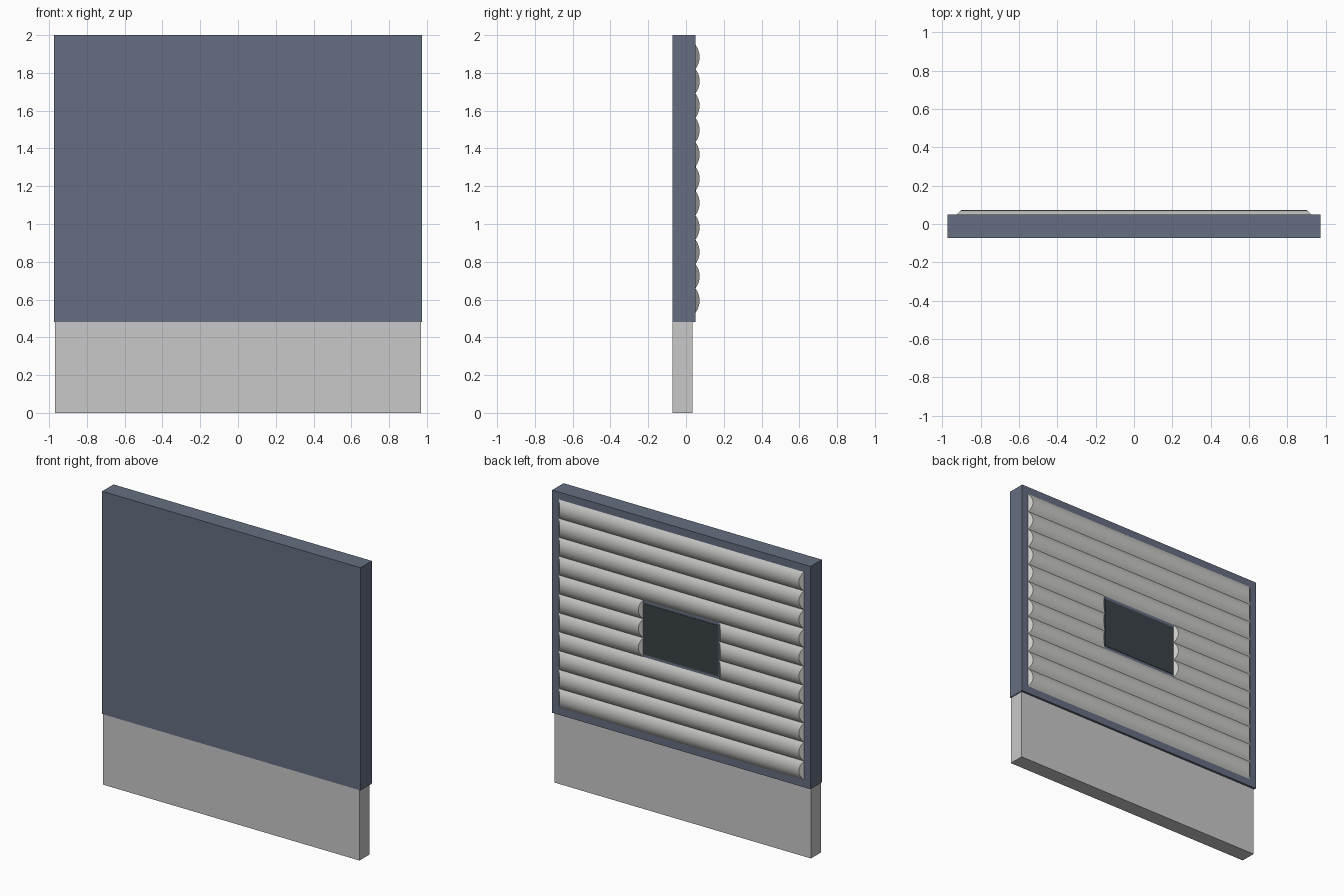
import bpy, bmesh, math

if "Cube" in bpy.data.objects:
    bpy.data.objects.remove(bpy.data.objects["Cube"])


def material(name, rgb):
    m = bpy.data.materials.new(name)
    m.diffuse_color = (*rgb, 1.0)
    m.use_nodes = True
    m.node_tree.nodes["Principled BSDF"].inputs["Base Color"].default_value = m.diffuse_color
    return m


BLUE = material("slate blue", (0.13, 0.156, 0.22))
GREY = material("light grey", (0.58, 0.58, 0.58))
LOG = material("log grey", (0.59, 0.59, 0.575))
DARK = material("dark glass", (0.042, 0.054, 0.062))


def finish(name, bm, mat):
    bmesh.ops.recalc_face_normals(bm, faces=bm.faces)
    me = bpy.data.meshes.new(name)
    bm.to_mesh(me)
    bm.free()
    me.materials.append(mat)
    ob = bpy.data.objects.new(name, me)
    bpy.context.collection.objects.link(ob)
    return ob


def box(name, lo, hi, mat):
    bm = bmesh.new()
    bmesh.ops.create_cube(bm, size=1)
    for v in bm.verts:
        v.co = [lo[i] + (v.co[i] + 0.5) * (hi[i] - lo[i]) for i in range(3)]
    return finish(name, bm, mat)


FRONT, BACK, CREST = -0.072, 0.05, 0.072
PITCH, Z0, COUNT, SEG = 0.129, 0.53, 11, 8


def log(name, x0, x1, zc):
    """Half-round log lying on the back face, ends sloping inward."""
    sag = CREST - BACK
    r = (sag ** 2 + (PITCH / 2) ** 2) / (2 * sag)
    half = math.asin(PITCH / 2 / r)
    bm = bmesh.new()
    left, right = [], []
    for i in range(SEG + 1):
        a = -half + 2 * half * i / SEG
        h = r * math.cos(a) - (r - sag)
        z = zc + r * math.sin(a)
        left.append(bm.verts.new((x0 + h, BACK + h, z)))
        right.append(bm.verts.new((x1 - h, BACK + h, z)))
    for i in range(SEG):
        bm.faces.new((left[i], right[i], right[i + 1], left[i + 1]))
    bm.faces.new(left)
    bm.faces.new(right)
    bm.faces.new((left[0], left[-1], right[-1], right[0]))
    ob = finish(name, bm, LOG)
    bpy.ops.object.select_all(action='DESELECT')
    bpy.context.view_layer.objects.active = ob
    ob.select_set(True)
    bpy.ops.object.shade_smooth_by_angle(angle=math.radians(30))


# wall panel and foundation
box("wall_panel", (-0.975, FRONT, 0.48), (0.975, BACK, 2.0), BLUE)
box("foundation", (-0.968, FRONT, 0.0), (0.968, 0.035, 0.48), GREY)

# log cladding on the back, split around the window
for k in range(COUNT):
    zc = Z0 + PITCH * (k + 0.5)
    if 4 <= k <= 6:
        log(f"log_{k}_left", -0.925, -0.288, zc)
        log(f"log_{k}_right", 0.288, 0.925, zc)
    else:
        log(f"log_{k}", -0.925, 0.925, zc)

# window pane
box("window_pane", (-0.282, BACK - 0.004, 1.065), (0.282, BACK + 0.003, 1.412), DARK)
